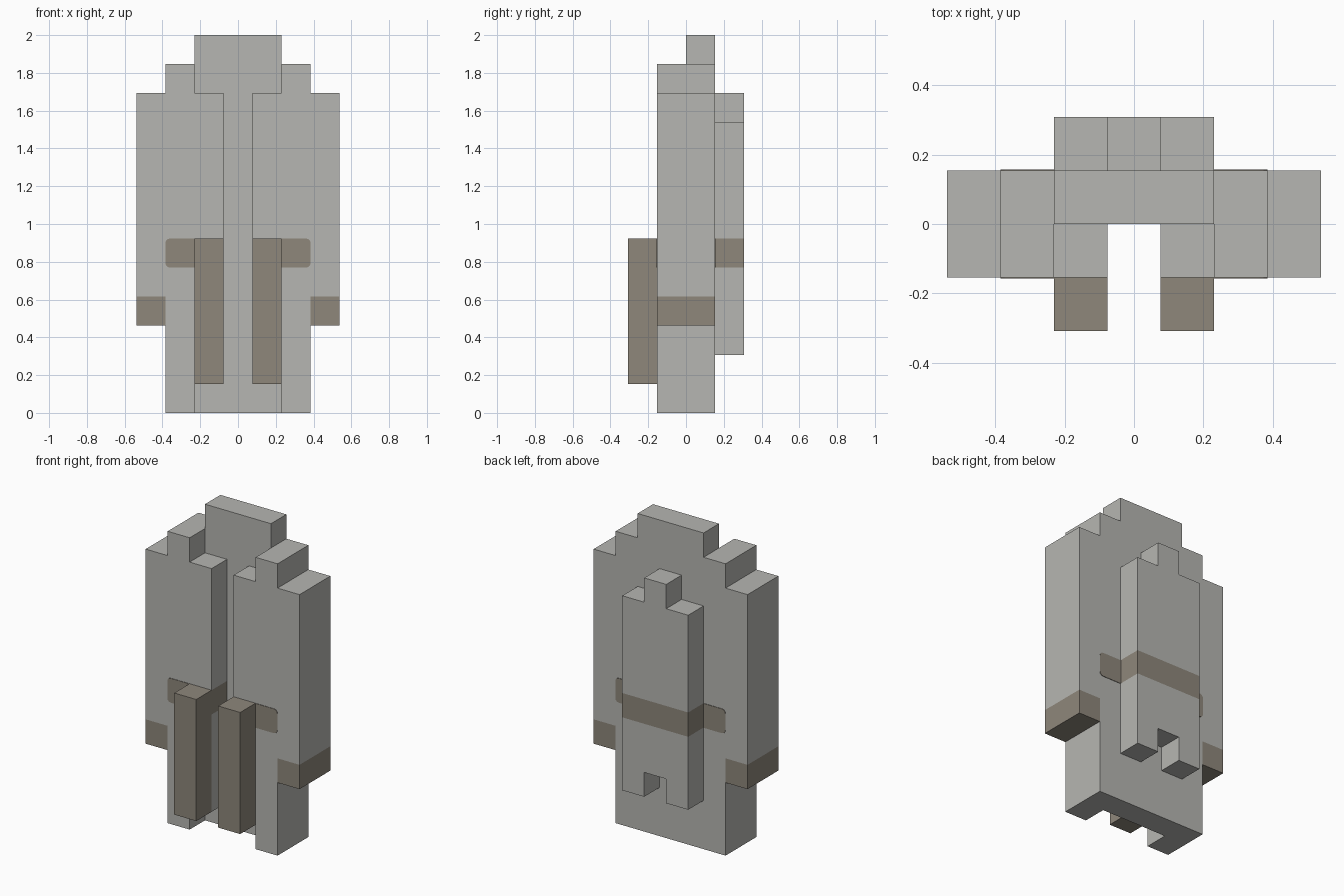
import bpy, bmesh, math
from mathutils import Vector

if "Cube" in bpy.data.objects:
    bpy.data.objects.remove(bpy.data.objects["Cube"])

U = 2 / 13  # one block


def material(name, rgb):
    m = bpy.data.materials.new(name)
    m.use_nodes = True
    m.diffuse_color = (*rgb, 1)
    m.node_tree.nodes["Principled BSDF"].inputs["Base Color"].default_value = (*rgb, 1)
    return m


GREY = material("warm grey", (0.468, 0.468, 0.445))
BROWN = material("taupe", (0.271, 0.242, 0.198))


def prism(name, profile, y0, y1, mats, cuts=(), rule=None):
    """Extrude an x-z profile (in blocks) from y0 to y1, cut it, colour faces by rule."""
    bm = bmesh.new()
    face = bm.faces.new([bm.verts.new((x, y0, z)) for x, z in profile])
    new = bmesh.ops.extrude_face_region(bm, geom=[face])["geom"]
    bmesh.ops.translate(bm, verts=[v for v in new if isinstance(v, bmesh.types.BMVert)],
                        vec=(0, y1 - y0, 0))
    for axis, pos in cuts:
        no = Vector((axis == "x", axis == "y", axis == "z"))
        bmesh.ops.bisect_plane(bm, geom=bm.verts[:] + bm.edges[:] + bm.faces[:],
                               plane_co=no * pos, plane_no=no, dist=1e-5)
    bmesh.ops.recalc_face_normals(bm, faces=bm.faces[:])
    if rule:
        for f in bm.faces:
            f.material_index = int(rule(f.calc_center_median(), f.normal))
    bmesh.ops.scale(bm, verts=bm.verts[:], vec=(U, U, U))
    me = bpy.data.meshes.new(name)
    bm.to_mesh(me)
    bm.free()
    for m in mats:
        me.materials.append(m)
    ob = bpy.data.objects.new(name, me)
    bpy.context.collection.objects.link(ob)
    return ob


def symmetric(half):
    """Complete a right-half outline, listed bottom to top, with its mirror image."""
    return half + [(-x, z) for x, z in reversed(half)]


def hem(c, n):
    return abs(c.x) > 2.51 and c.z < 4


# Stepped full-width body slab with coloured hems on the outer columns
prism("body_slab",
      symmetric([(2.5, 0), (2.5, 3), (3.5, 3), (3.5, 11), (2.5, 11),
                 (2.5, 12), (1.5, 12), (1.5, 13)]),
      0, 1, [GREY, BROWN], [("z", 4), ("x", 2.5), ("x", -2.5)], hem)

# Back panel with a raised centre, a notch below and a belt all round
prism("back_panel",
      symmetric([(0.5, 3), (0.5, 2), (1.5, 2), (1.5, 10), (0.5, 10), (0.5, 11)]),
      1, 2, [GREY, BROWN], [("z", 5), ("z", 6)], lambda c, n: 5 < c.z < 6)

# Belt tab outline with rounded outer corners
R = 0.15
tab = [(1.5, 6), (1.5, 5)]
for cz, start in ((5 + R, -90), (6 - R, 0)):
    for a in (0, 30, 60, 90):
        t = math.radians(start + a)
        tab.append((2.5 - R + R * math.cos(t), cz + R * math.sin(t)))

# Paired parts
for side, s in (("left", 1), ("right", -1)):
    def flip(points):
        return [(s * x, z) for x, z in points]

    # Front panel: the face towards the centre gap carries the belt colour
    prism(side + "_front_panel",
          flip([(0.5, 1), (1.5, 1), (1.5, 0), (2.5, 0), (2.5, 3), (3.5, 3),
                (3.5, 11), (2.5, 11), (2.5, 12), (1.5, 12), (1.5, 11), (0.5, 11)]),
          -1, 0, [GREY, BROWN],
          [("z", 4), ("z", 5), ("z", 6), ("x", 2.5 * s)],
          lambda c, n: hem(c, n) or (abs(c.x) < 0.51 and 5 < c.z < 6))

    # Hanging front strap
    prism(side + "_front_strap",
          flip([(0.5, 1), (1.5, 1), (1.5, 6), (0.5, 6)]), -2, -1, [BROWN])

    # Painted belt tabs, front and back
    prism(side + "_front_belt_tab", flip(tab), -1.02, -0.99, [BROWN])
    prism(side + "_back_belt_tab", flip(tab), 0.99, 1.02, [BROWN])
